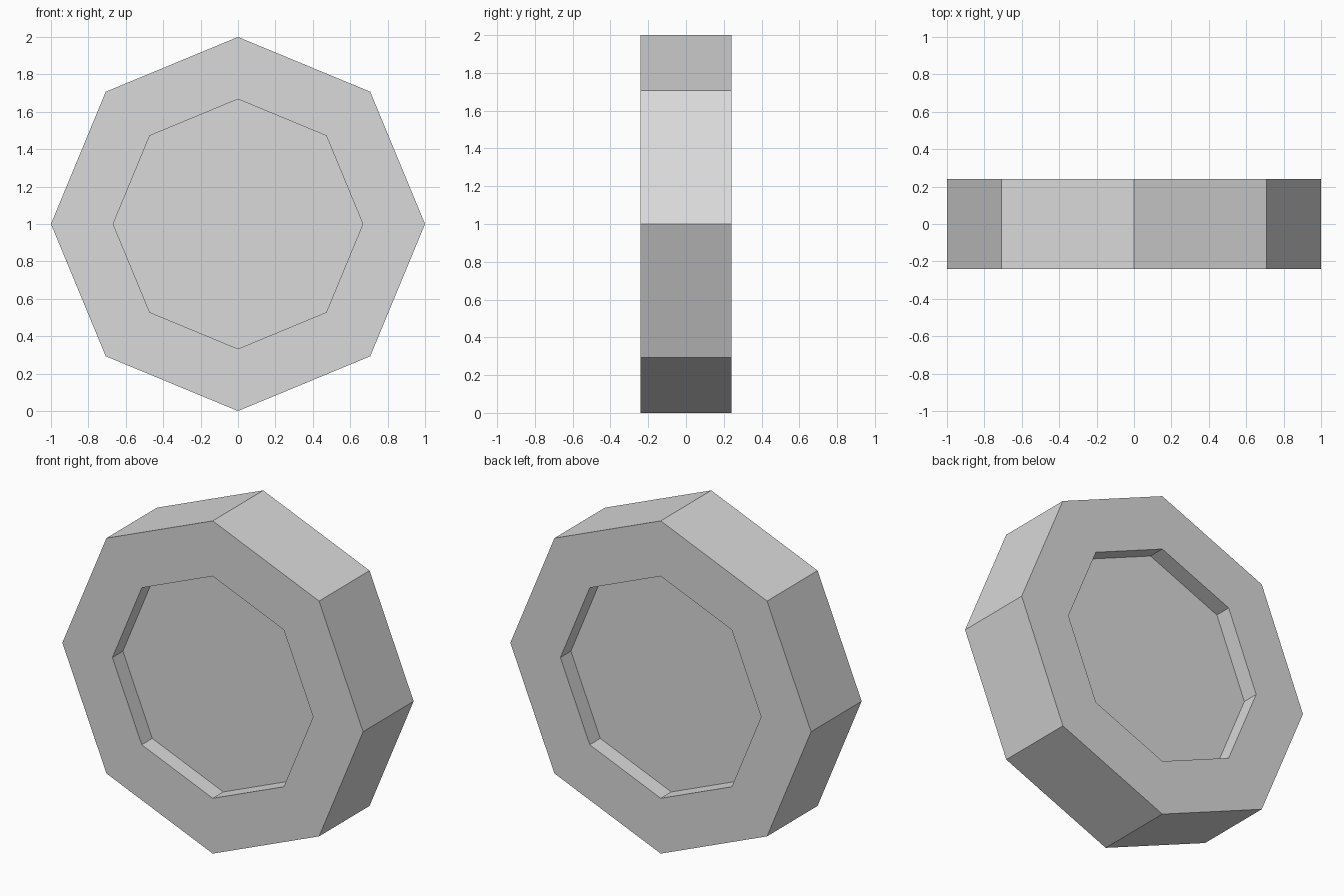
import bpy
import bmesh
import math
from mathutils import Matrix

cube = bpy.data.objects.get("Cube")
if cube:
    bpy.data.objects.remove(cube, do_unlink=True)

SIDES = 8
RADIUS = 1.0
WIDTH = 0.48
RECESS_RADIUS = 0.64
RECESS_DEPTH = 0.1

# Plain grey material
grey = bpy.data.materials.new("light grey")
grey.use_nodes = True
colour = (0.7, 0.7, 0.7, 1)
grey.diffuse_color = colour
grey.node_tree.nodes["Principled BSDF"].inputs["Base Color"].default_value = colour

# Octagonal disc lying along y, with a corner at the top
bm = bmesh.new()
bmesh.ops.create_cone(bm, cap_ends=True, segments=SIDES, radius1=RADIUS,
                      radius2=RADIUS, depth=WIDTH,
                      matrix=Matrix.Rotation(math.pi / 2, 4, "X"))

# Recessed panel in the front and the back
caps = [f for f in bm.faces if len(f.verts) == SIDES]
apothem_gap = (RADIUS - RECESS_RADIUS) * math.cos(math.pi / SIDES)
for cap in caps:
    inward = -cap.normal.copy()
    bmesh.ops.inset_individual(bm, faces=[cap], thickness=apothem_gap)
    panel = bmesh.ops.extrude_discrete_faces(bm, faces=[cap])["faces"][0]
    bmesh.ops.translate(bm, verts=panel.verts, vec=inward * RECESS_DEPTH)

bmesh.ops.recalc_face_normals(bm, faces=bm.faces)
mesh = bpy.data.meshes.new("octagonal_wheel")
bm.to_mesh(mesh)
bm.free()
mesh.materials.append(grey)

wheel = bpy.data.objects.new("octagonal_wheel", mesh)
wheel.location.z = RADIUS
bpy.context.collection.objects.link(wheel)
